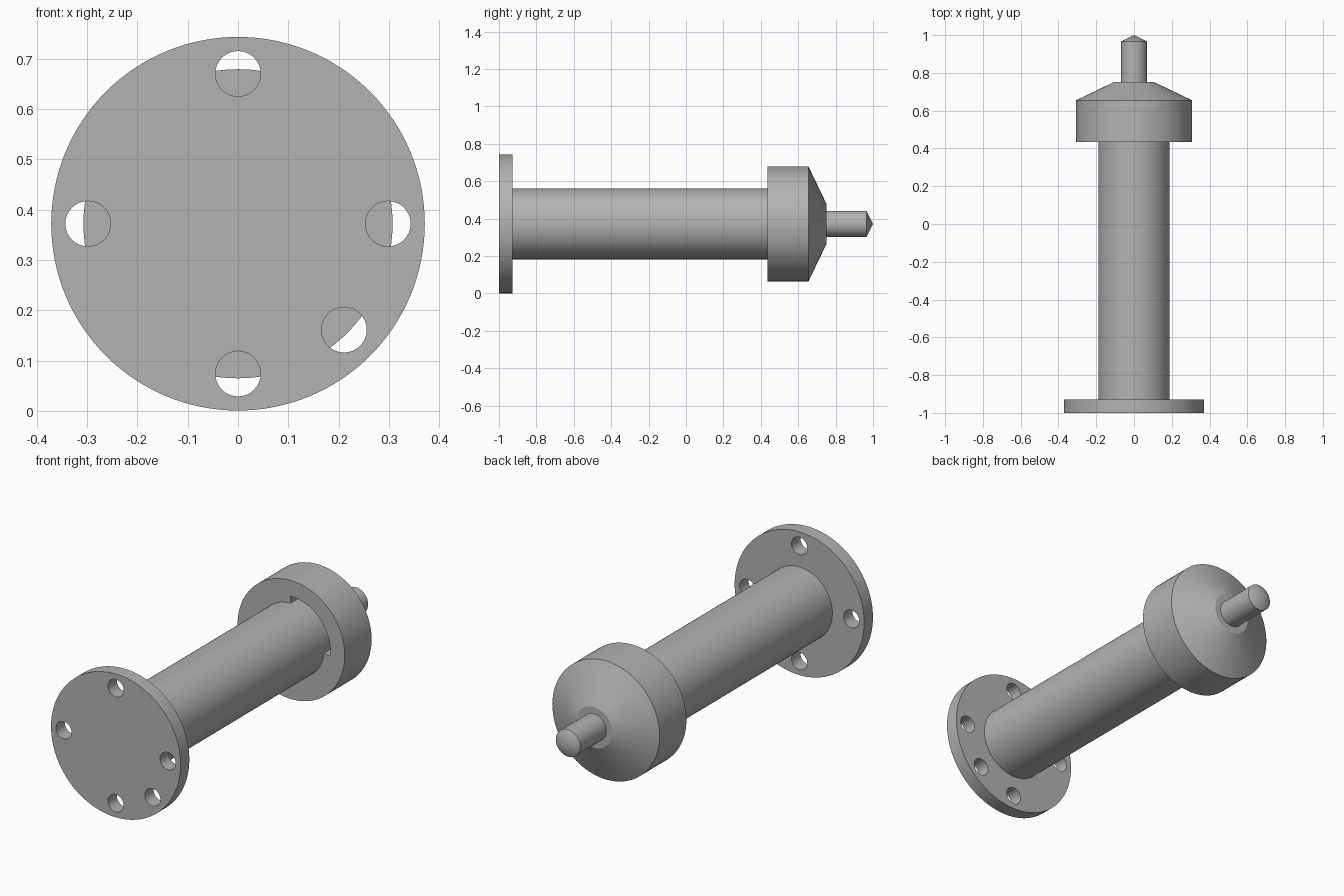
import bpy, bmesh, math
from mathutils import Matrix, Vector

cube = bpy.data.objects.get("Cube")
if cube:
    bpy.data.objects.remove(cube, do_unlink=True)

AXIS_Z = 0.372
FLANGE_R = 0.371

grey = bpy.data.materials.new("machined grey")
grey.use_nodes = True
colour = (0.45, 0.45, 0.45, 1)
grey.diffuse_color = colour
grey.node_tree.nodes["Principled BSDF"].inputs["Base Color"].default_value = colour


def lathe(name, profile, start=0, sweep=360, steps=96):
    """Turn (radius, y) points about the long axis; a part sweep is closed by caps."""
    bm = bmesh.new()
    verts = [bm.verts.new((r, y, 0)) for r, y in profile]
    closed = sweep < 360
    pairs = list(zip(verts, verts[1:] + verts[:1])) if closed else list(zip(verts, verts[1:]))
    edges = [bm.edges.new(p) for p in pairs]
    spin = Matrix.Rotation(math.radians(-start), 3, "Y")
    bmesh.ops.rotate(bm, verts=verts, cent=(0, 0, 0), matrix=spin)
    if closed:
        bm.faces.new(verts)
    bmesh.ops.spin(bm, geom=verts + edges, cent=(0, 0, 0), axis=(0, -1, 0),
                   angle=math.radians(sweep), steps=steps)
    if closed:
        bmesh.ops.holes_fill(bm, edges=[e for e in bm.edges if e.is_boundary], sides=0)
    bmesh.ops.remove_doubles(bm, verts=bm.verts, dist=1e-5)
    bmesh.ops.recalc_face_normals(bm, faces=bm.faces)
    mesh = bpy.data.meshes.new(name)
    bm.to_mesh(mesh)
    bm.free()
    obj = bpy.data.objects.new(name, mesh)
    obj.location.z = AXIS_Z
    mesh.materials.append(grey)
    bpy.context.collection.objects.link(obj)
    return obj


def activate(obj):
    bpy.ops.object.select_all(action="DESELECT")
    obj.select_set(True)
    bpy.context.view_layer.objects.active = obj


def cut(obj, cutter):
    cutter.hide_render = True
    mod = obj.modifiers.new("cut", "BOOLEAN")
    mod.object = cutter
    mod.operation = "DIFFERENCE"
    mod.solver = "EXACT"
    activate(obj)
    bpy.ops.object.modifier_apply(modifier=mod.name)
    bpy.data.objects.remove(cutter, do_unlink=True)


# Mounting flange with five bolt holes
flange = lathe("mounting_flange", [(0, -1), (FLANGE_R, -1), (FLANGE_R, -0.928), (0, -0.928)], steps=128)
for angle in (0, 90, 180, 270, 315):
    drill = lathe("drill", [(0, -1.1), (0.045, -1.1), (0.045, -0.8), (0, -0.8)], steps=32)
    a = math.radians(angle)
    drill.location += Vector((math.cos(a), 0, math.sin(a))) * 0.298
    cut(flange, drill)

# Main shaft, running into the head
shaft = lathe("main_shaft", [(0, -0.94), (0.189, -0.94), (0.189, 0.56), (0, 0.56)])

# Conical head with a quarter-turn slot around the shaft
head = lathe("conical_head", [(0, 0.435), (0.307, 0.435), (0.307, 0.655), (0.105, 0.752), (0, 0.752)])
slot = lathe("slot_cutter", [(0.18, 0.4), (0.225, 0.4), (0.225, 0.52), (0.18, 0.52)],
             start=-6, sweep=97, steps=26)
cut(head, slot)

# Pointed end pin
pin = lathe("end_pin", [(0, 0.74), (0.07, 0.74), (0.07, 0.965), (0, 1)], steps=48)

for part in (flange, shaft, head, pin):
    activate(part)
    bpy.ops.object.shade_smooth_by_angle(angle=math.radians(20))
